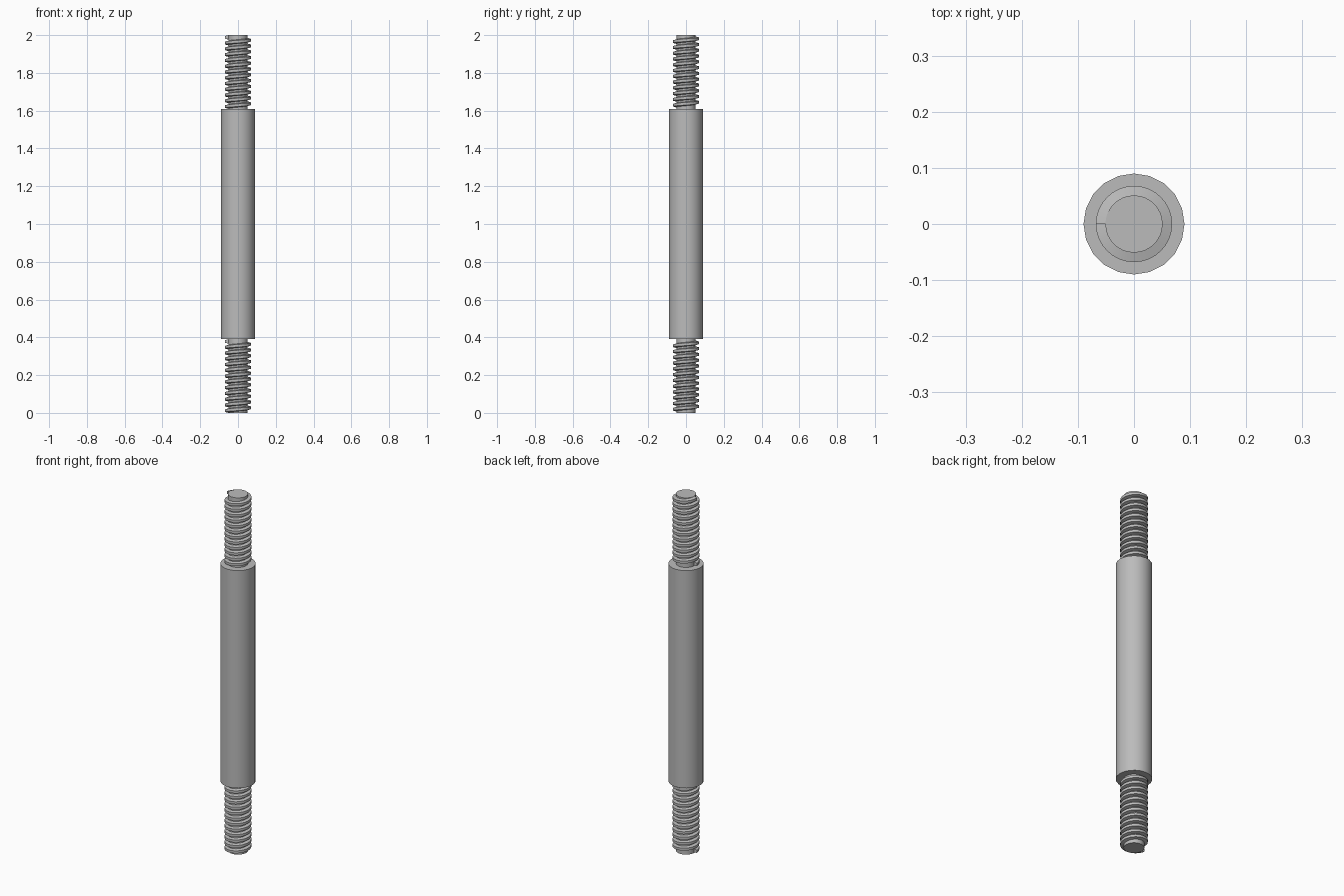
import bpy, bmesh
from math import pi, cos, sin

if "Cube" in bpy.data.objects:
    bpy.data.objects.remove(bpy.data.objects["Cube"], do_unlink=True)

# Single grey metal
steel = bpy.data.materials.new("grey_steel")
steel.use_nodes = True
GREY = (0.5, 0.5, 0.5, 1)
steel.diffuse_color = GREY
steel.node_tree.nodes["Principled BSDF"].inputs["Base Color"].default_value = GREY

HEIGHT = 2.0
SLEEVE_BOTTOM, SLEEVE_TOP = 0.39, 1.61
ROOT, CREST = 0.051, 0.068
TURNS, STEPS = 12, 32


def finish(obj, name, angle=35):
    obj.name = name
    obj.data.materials.append(steel)
    bpy.ops.object.select_all(action="DESELECT")
    obj.select_set(True)
    bpy.context.view_layer.objects.active = obj
    bpy.ops.object.shade_smooth_by_angle(angle=angle * pi / 180)
    return obj


def cylinder(name, radius, bottom, top, sides):
    bpy.ops.mesh.primitive_cylinder_add(
        vertices=sides, radius=radius, depth=top - bottom,
        location=(0, 0, (bottom + top) / 2))
    return finish(bpy.context.object, name)


def thread(name, flip):
    """Right-handed helical ridge, ending at -x on the free end of the rod."""
    length = HEIGHT - SLEEVE_TOP
    root_half, crest_half = 0.0115, 0.007
    profile = [(ROOT - 0.002, -root_half), (CREST, -crest_half),
               (CREST, crest_half), (ROOT - 0.002, root_half)]
    rise = length - 2 * root_half
    bm = bmesh.new()
    rings = []
    for i in range(TURNS * STEPS + 1):
        a = pi - 2 * pi * i / STEPS
        z = HEIGHT - root_half - rise * i / (TURNS * STEPS)
        rings.append([bm.verts.new((r * cos(a), r * sin(a), z + dz))
                      for r, dz in profile])
    for low, high in zip(rings, rings[1:]):
        for k in range(4):
            n = (k + 1) % 4
            bm.faces.new((low[k], low[n], high[n], high[k]))
    bm.faces.new(rings[0])
    bm.faces.new(rings[-1])
    # The lower thread is the upper one turned half round the x axis
    if flip:
        for v in bm.verts:
            v.co.y, v.co.z = -v.co.y, HEIGHT - v.co.z
    bmesh.ops.recalc_face_normals(bm, faces=bm.faces)
    mesh = bpy.data.meshes.new(name)
    bm.to_mesh(mesh)
    bm.free()
    obj = bpy.data.objects.new(name, mesh)
    bpy.context.collection.objects.link(obj)
    return finish(obj, name, 30)


# Central sleeve and the threaded studs at both ends
cylinder("sleeve", 0.09, SLEEVE_BOTTOM, SLEEVE_TOP, 20)
cylinder("upper_stud", ROOT, SLEEVE_TOP - 0.02, HEIGHT, 32)
cylinder("lower_stud", ROOT, 0, SLEEVE_BOTTOM + 0.02, 32)
thread("upper_thread", False)
thread("lower_thread", True)
